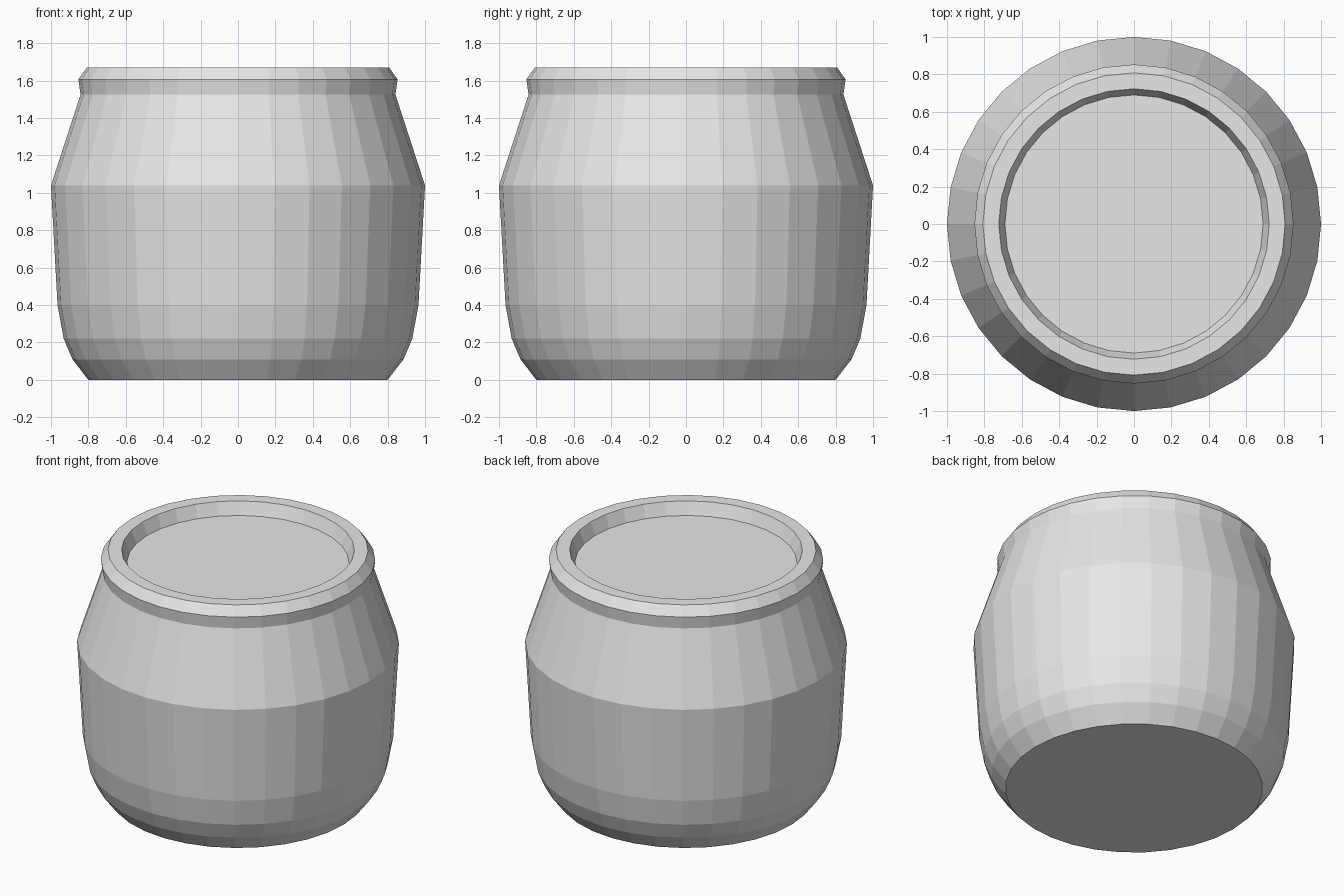
import bpy, bmesh, math

if "Cube" in bpy.data.objects:
    bpy.data.objects.remove(bpy.data.objects["Cube"])

SIDES = 32

# Single grey material
grey = bpy.data.materials.new("light_grey")
grey.diffuse_color = (0.8, 0.8, 0.8, 1)
grey.use_nodes = True
grey.node_tree.nodes["Principled BSDF"].inputs["Base Color"].default_value = grey.diffuse_color


def lathe(name, profile):
    """Revolve (radius, height) points around z and cap both ends."""
    bm = bmesh.new()
    rings = []
    for r, z in profile:
        rings.append([bm.verts.new((r * math.cos(2 * math.pi * i / SIDES),
                                    r * math.sin(2 * math.pi * i / SIDES), z))
                      for i in range(SIDES)])
    for a, b in zip(rings, rings[1:]):
        for i in range(SIDES):
            j = (i + 1) % SIDES
            bm.faces.new((a[i], a[j], b[j], b[i]))
    bm.faces.new(rings[0][::-1])
    bm.faces.new(rings[-1])
    mesh = bpy.data.meshes.new(name)
    bm.to_mesh(mesh)
    bm.free()
    mesh.materials.append(grey)
    obj = bpy.data.objects.new(name, mesh)
    bpy.context.collection.objects.link(obj)
    return obj


# Jar: rounded foot, belly, shoulder, rim lip and recessed lid
lathe("jar", [
    (0.80, 0.0), (0.885, 0.11), (0.932, 0.22), (0.965, 0.40),   # foot
    (1.0, 1.04), (0.842, 1.525),                               # belly, shoulder
    (0.853, 1.607), (0.808, 1.67), (0.723, 1.67),              # rim
    (0.69, 1.585),                                             # lid recess
])
